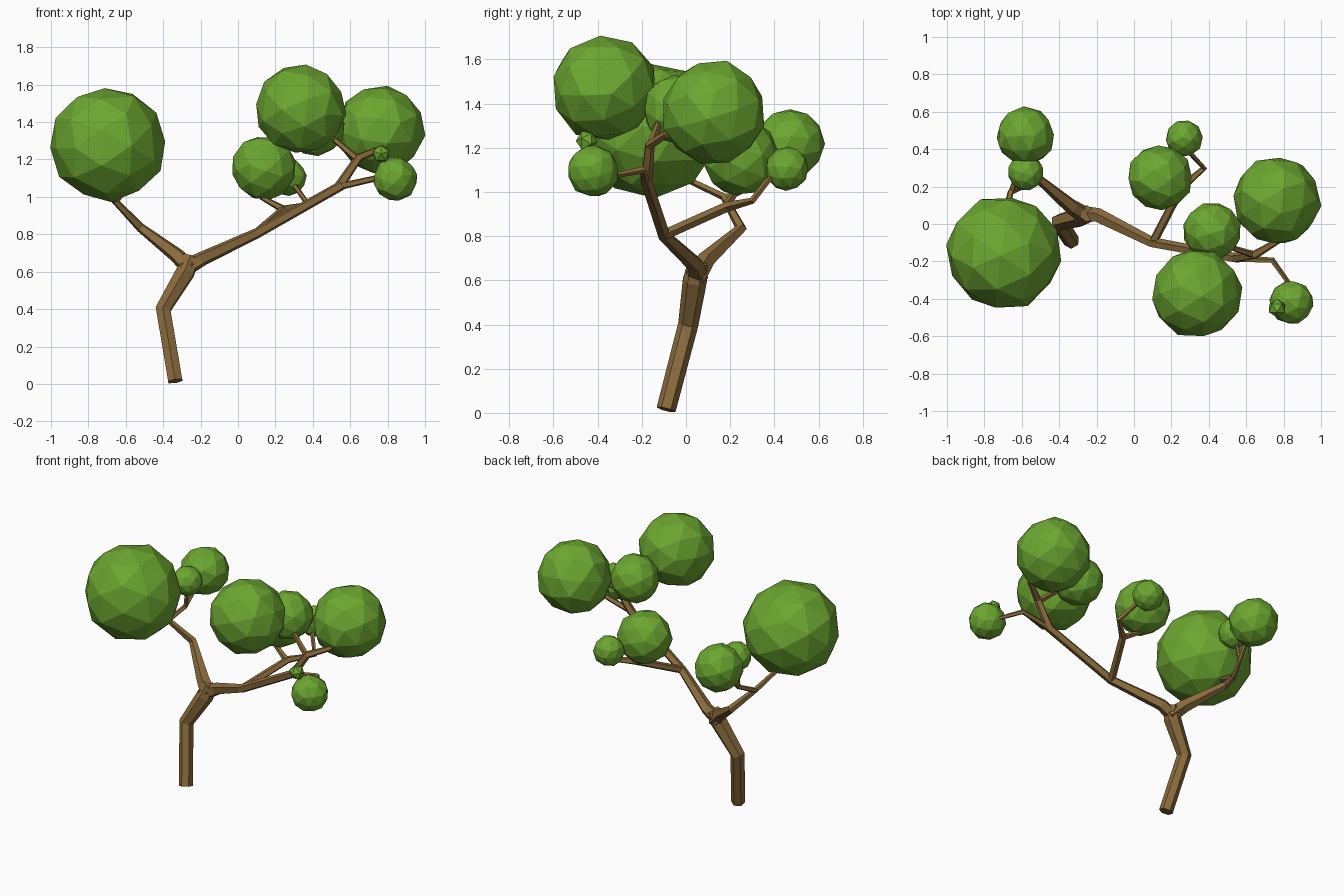
import bpy, bmesh, math, random
from mathutils import Vector, Euler

if "Cube" in bpy.data.objects:
    bpy.data.objects.remove(bpy.data.objects["Cube"])

random.seed(4)


def material(name, rgb):
    m = bpy.data.materials.new(name)
    m.diffuse_color = (*rgb, 1)
    m.use_nodes = True
    m.node_tree.nodes["Principled BSDF"].inputs["Base Color"].default_value = m.diffuse_color
    return m


bark = material("bark brown", (0.26, 0.15, 0.046))
leaf = material("leaf green", (0.15, 0.385, 0.03))


def add_object(name, bm, mat):
    me = bpy.data.meshes.new(name)
    bmesh.ops.recalc_face_normals(bm, faces=bm.faces)
    bm.to_mesh(me)
    bm.free()
    me.materials.append(mat)
    ob = bpy.data.objects.new(name, me)
    bpy.context.collection.objects.link(ob)
    return ob


def limb(name, points, sides=5):
    """Tapered faceted tube through (x, y, z, radius) points."""
    bm = bmesh.new()
    P = [Vector(p[:3]) for p in points]
    side = None
    rings = []
    for i, p in enumerate(P):
        a = (p - P[i - 1]).normalized() if i else Vector()
        b = (P[i + 1] - p).normalized() if i < len(P) - 1 else Vector()
        t = (a + b).normalized()
        if side is None:
            side = Vector((0, 1, 0)) if abs(t.y) < 0.8 else Vector((1, 0, 0))
        side = (side - t * side.dot(t)).normalized()
        other = t.cross(side)
        ring = []
        for k in range(sides):
            ang = 2 * math.pi * k / sides
            off = side * math.cos(ang) + other * math.sin(ang)
            ring.append(bm.verts.new(p + off * points[i][3]))
        rings.append(ring)
    for r0, r1 in zip(rings, rings[1:]):
        for k in range(sides):
            j = (k + 1) % sides
            bm.faces.new((r0[k], r0[j], r1[j], r1[k]))
    bm.faces.new(rings[0])
    bm.faces.new(rings[-1])
    return add_object(name, bm, bark)


# Trunk and the two main boughs
limb("trunk", [(-.335, -.09, .015, .044), (-.4, .01, .4, .046),
               (-.28, .04, .6, .055), (-.25, .055, .68, .045)], 6)
limb("right_bough", [(-.3, .05, .61, .05), (-.19, .045, .67, .04),
                     (.1, -.1, .805, .029), (.56, -.185, 1.065, .027)])
limb("left_bough", [(-.25, .04, .61, .05), (-.33, .09, .69, .042),
                    (-.52, .25, .835, .026), (-.66, .17, .98, .018),
                    (-.7, 0, 1.06, .015)])
# Smaller branches
limb("upper_right_branch", [(.54, -.18, 1.055, .028), (.645, -.165, 1.21, .024),
                            (.77, -.09, 1.26, .018), (.78, .05, 1.3, .012)])
limb("inner_right_branch", [(.64, -.165, 1.2, .02), (.5, -.12, 1.32, .015),
                            (.4, -.2, 1.38, .012)])
limb("front_right_branch", [(.54, -.185, 1.055, .02), (.74, -.195, 1.1, .017),
                            (.83, -.32, 1.075, .013), (.84, -.42, 1.1, .01)])
limb("tiny_twig", [(.84, -.42, 1.1, .01), (.765, -.45, 1.23, .008)])
limb("back_right_branch", [(.1, -.1, .805, .025), (.25, .19, .935, .024),
                           (.375, .3, .96, .016), (.31, .37, 1.05, .014),
                           (.27, .45, 1.1, .01)])
limb("middle_twig", [(.25, .18, .93, .022), (.13, .22, .995, .016),
                     (.14, .25, 1.1, .012)])
limb("back_left_branch", [(-.655, .175, .97, .017), (-.61, .3, 1.03, .015),
                          (-.58, .45, 1.2, .012)])
limb("small_left_twig", [(-.61, .3, 1.03, .014), (-.58, .28, 1.22, .01)])

# Leaf clumps: centre and half sizes
clumps = [
    (-.695, -.155, 1.28, .31), (.335, -.37, 1.47, .243), (.762, .125, 1.36, .24),
    (.14, .25, 1.155, .175), (.267, .457, 1.105, .1), (.417, -.04, 1.375, .158),
    (-.58, .47, 1.22, .157), (-.58, .275, 1.225, .097), (.842, -.42, 1.095, .119),
    (.765, -.45, 1.23, .05),
]
for i, (x, y, z, r) in enumerate(clumps):
    bm = bmesh.new()
    bmesh.ops.create_icosphere(bm, subdivisions=2 if r > .06 else 1, radius=r)
    rot = Euler([random.uniform(0, 6.28) for _ in range(3)]).to_matrix()
    for v in bm.verts:
        v.co = rot @ v.co * random.uniform(.97, 1.02) + Vector((x, y, z))
    add_object(f"leaf_clump_{i + 1}", bm, leaf)
